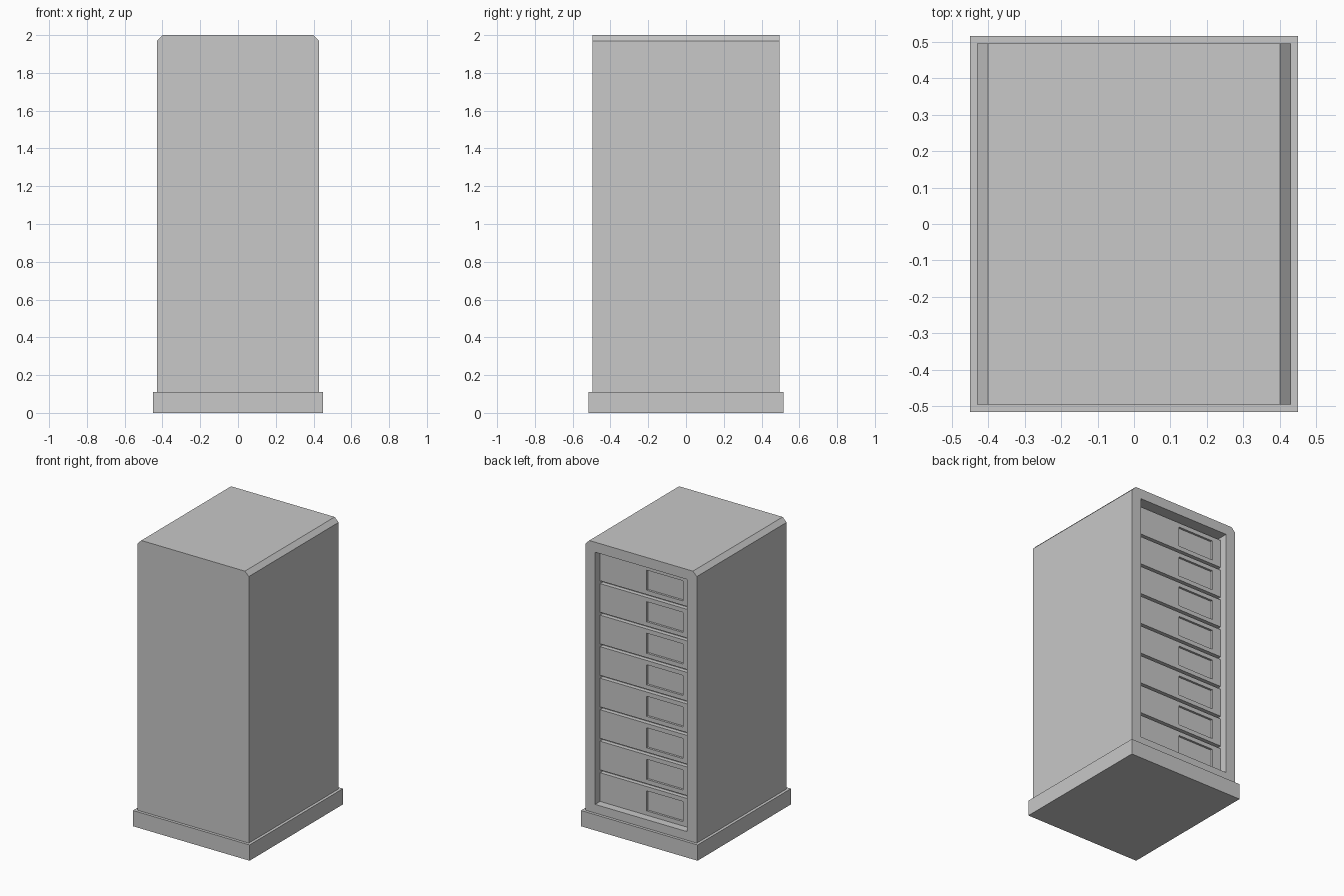
import bpy
import bmesh
from mathutils import Vector

cube = bpy.data.objects.get("Cube")
if cube:
    bpy.data.objects.remove(cube, do_unlink=True)

grey = bpy.data.materials.new("light_grey")
grey.use_nodes = True
colour = (0.58, 0.58, 0.58, 1)
grey.diffuse_color = colour
grey.node_tree.nodes["Principled BSDF"].inputs["Base Color"].default_value = colour


def extrude_profile(name, points, y0, y1):
    """Prism from an x, z outline, running from y0 to y1."""
    bm = bmesh.new()
    face = bm.faces.new([bm.verts.new((x, y0, z)) for x, z in points])
    moved = bmesh.ops.extrude_face_region(bm, geom=[face])["geom"]
    verts = [v for v in moved if isinstance(v, bmesh.types.BMVert)]
    bmesh.ops.translate(bm, verts=verts, vec=Vector((0, y1 - y0, 0)))
    if face.is_valid and not any(len(e.link_faces) > 1 for e in face.edges):
        bm.faces.remove(face)
    bmesh.ops.recalc_face_normals(bm, faces=bm.faces)
    mesh = bpy.data.meshes.new(name)
    bm.to_mesh(mesh)
    bm.free()
    mesh.materials.append(grey)
    obj = bpy.data.objects.new(name, mesh)
    bpy.context.collection.objects.link(obj)
    return obj


def box(name, x0, x1, y0, y1, z0, z1):
    return extrude_profile(name, [(x0, z0), (x1, z0), (x1, z1), (x0, z1)], y0, y1)


def carve(obj, cutter):
    """Cut a recess and discard the cutter."""
    cutter.hide_render = True
    mod = obj.modifiers.new("recess", "BOOLEAN")
    mod.operation = "DIFFERENCE"
    mod.solver = "EXACT"
    mod.object = cutter
    bpy.context.view_layer.objects.active = obj
    bpy.ops.object.modifier_apply(modifier=mod.name)
    bpy.data.objects.remove(cutter, do_unlink=True)


# Plinth
PLINTH_TOP = 0.11
box("plinth", -0.45, 0.45, -0.515, 0.515, 0, PLINTH_TOP)

# Cabinet with chamfered top edges and an open bay in the back
HALF, DEPTH, CHAMFER = 0.43, 0.495, 0.03
outline = [(-HALF, PLINTH_TOP), (HALF, PLINTH_TOP), (HALF, 2 - CHAMFER),
           (HALF - CHAMFER, 2), (CHAMFER - HALF, 2), (-HALF, 2 - CHAMFER)]
cabinet = extrude_profile("cabinet", outline, -DEPTH, DEPTH)
BAY, BAY_BOTTOM, BAY_TOP, BAY_BACK = 0.355, 0.17, 1.93, 0.41
carve(cabinet, box("bay_cutter", -BAY, BAY, BAY_BACK, 0.6, BAY_BOTTOM, BAY_TOP))

# Drawer units stacked in the bay, each with a sunken panel
COUNT, GAP, FACE = 8, 0.02, 0.44
pitch = (BAY_TOP - BAY_BOTTOM) / COUNT
height = pitch - GAP
drawer = box("drawer_1", -BAY, BAY, BAY_BACK, FACE, 0, height)
carve(drawer, box("panel_cutter", -0.285, -0.005, FACE - 0.015, 0.6, 0.03, height - 0.03))
drawer.location.z = BAY_BOTTOM
for i in range(1, COUNT):
    copy = bpy.data.objects.new(f"drawer_{i + 1}", drawer.data)
    copy.location.z = BAY_BOTTOM + i * pitch
    bpy.context.collection.objects.link(copy)
